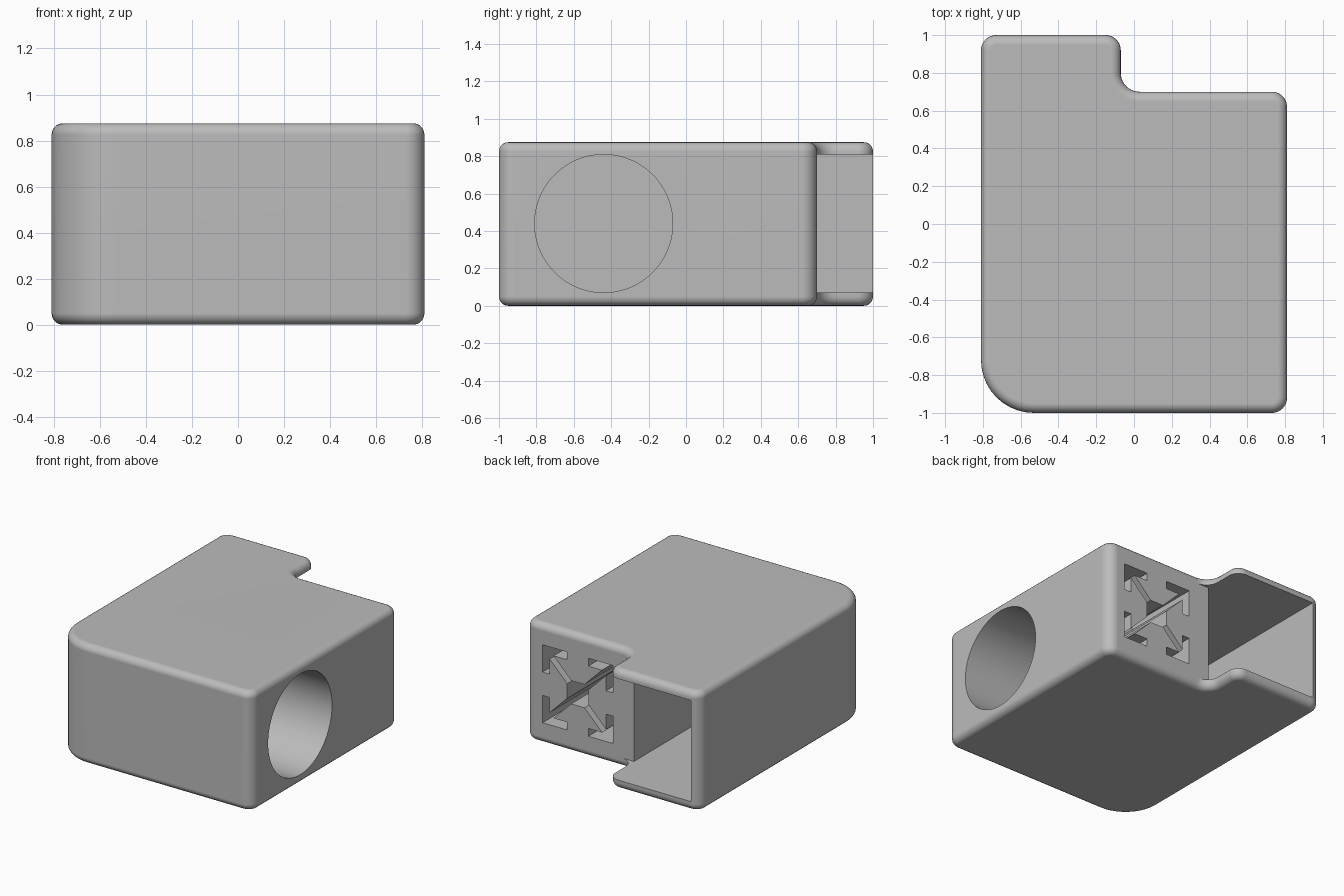
import bpy, bmesh, math
from mathutils import Vector, Matrix

cube = bpy.data.objects.get("Cube")
if cube:
    bpy.data.objects.remove(cube, do_unlink=True)

grey = bpy.data.materials.new("plain grey")
grey.use_nodes = True
grey.diffuse_color = (0.5, 0.5, 0.5, 1)
grey.node_tree.nodes["Principled BSDF"].inputs["Base Color"].default_value = (0.5, 0.5, 0.5, 1)


def rounded(corners, steps=10):
    """Outline from (x, y, radius) corners, each replaced by an arc."""
    pts = []
    for i, (x, y, r) in enumerate(corners):
        p = Vector((x, y))
        a = (Vector(corners[i - 1][:2]) - p).normalized()
        b = (Vector(corners[(i + 1) % len(corners)][:2]) - p).normalized()
        centre = p + (a + b) * r
        for k in range(steps + 1):
            t = k / steps * math.pi / 2
            pts.append(centre - b * r * math.cos(t) - a * r * math.sin(t))
    return pts


def prism(name, pts, depth, matrix=Matrix()):
    """Extrude a flat outline along its local z, then place it."""
    bm = bmesh.new()
    face = bm.faces.new([bm.verts.new((p[0], p[1], 0)) for p in pts])
    new = bmesh.ops.extrude_face_region(bm, geom=[face])["geom"]
    bmesh.ops.translate(bm, vec=(0, 0, depth),
                        verts=[v for v in new if isinstance(v, bmesh.types.BMVert)])
    bmesh.ops.recalc_face_normals(bm, faces=bm.faces)
    bm.transform(matrix)
    mesh = bpy.data.meshes.new(name)
    bm.to_mesh(mesh)
    bm.free()
    mesh.materials.append(grey)
    obj = bpy.data.objects.new(name, mesh)
    bpy.context.collection.objects.link(obj)
    return obj


# Body: stepped block with rounded corners and rims
body = prism("duct_block", rounded([
    (-0.81, -1, 0.28), (0.81, -1, 0.08), (0.81, 0.7, 0.08),
    (-0.07, 0.7, 0.1), (-0.07, 1, 0.08), (-0.81, 1, 0.08)]), 0.875)
bevel = body.modifiers.new("rim", "BEVEL")
bevel.width = 0.05
bevel.segments = 5
bevel.limit_method = "ANGLE"
bevel.angle_limit = math.radians(60)

# Rectangular channel, open at the back and at the side of the step
channel = prism("channel_cutter", [
    (-0.74, -0.81), (-0.07, -0.81), (-0.07, 0.701), (0.1, 0.701), (0.1, 1.1), (-0.74, 1.1)],
    0.74, Matrix.Translation((0, 0, 0.07)))

# Round bore from the side into the channel
ring = [(0.369 * math.cos(i * math.tau / 96), 0.369 * math.sin(i * math.tau / 96)) for i in range(96)]
bore = prism("bore_cutter", ring, 1.1,
             Matrix.Translation((-0.1, -0.44, 0.44)) @ Matrix.Rotation(math.pi / 2, 4, "Y"))

# Slotted-rail socket in the back: hooked corners, diagonal webs, square core
half = [(3, 1.9), (8, 6.9), (8, 3), (10, 3)]
quarter = half + [(10, 10)] + [(y, x) for x, y in reversed(half)]
unit = 0.0285
rail = []
for q in range(4):
    turn = Matrix.Rotation(q * math.pi / 2, 2)
    rail += [turn @ Vector(p) * unit for p in quarter]
socket = prism("socket_cutter", rail, 0.8,
               Matrix.Translation((0.385, 0.9, 0.44)) @ Matrix.Rotation(math.pi / 2, 4, "X"))

# Cut the openings
bpy.ops.object.select_all(action="DESELECT")
bpy.context.view_layer.objects.active = body
body.select_set(True)
bpy.ops.object.modifier_apply(modifier="rim")
for cutter in (channel, bore, socket):
    cutter.hide_render = True
    cut = body.modifiers.new("cut", "BOOLEAN")
    cut.operation = "DIFFERENCE"
    cut.solver = "EXACT"
    cut.object = cutter
    bpy.ops.object.modifier_apply(modifier="cut")
    bpy.data.objects.remove(cutter, do_unlink=True)

# Smooth rounds, crisp openings
bpy.ops.object.shade_smooth_by_angle(angle=math.radians(30))
normals = body.modifiers.new("normals", "WEIGHTED_NORMAL")
normals.keep_sharp = True
